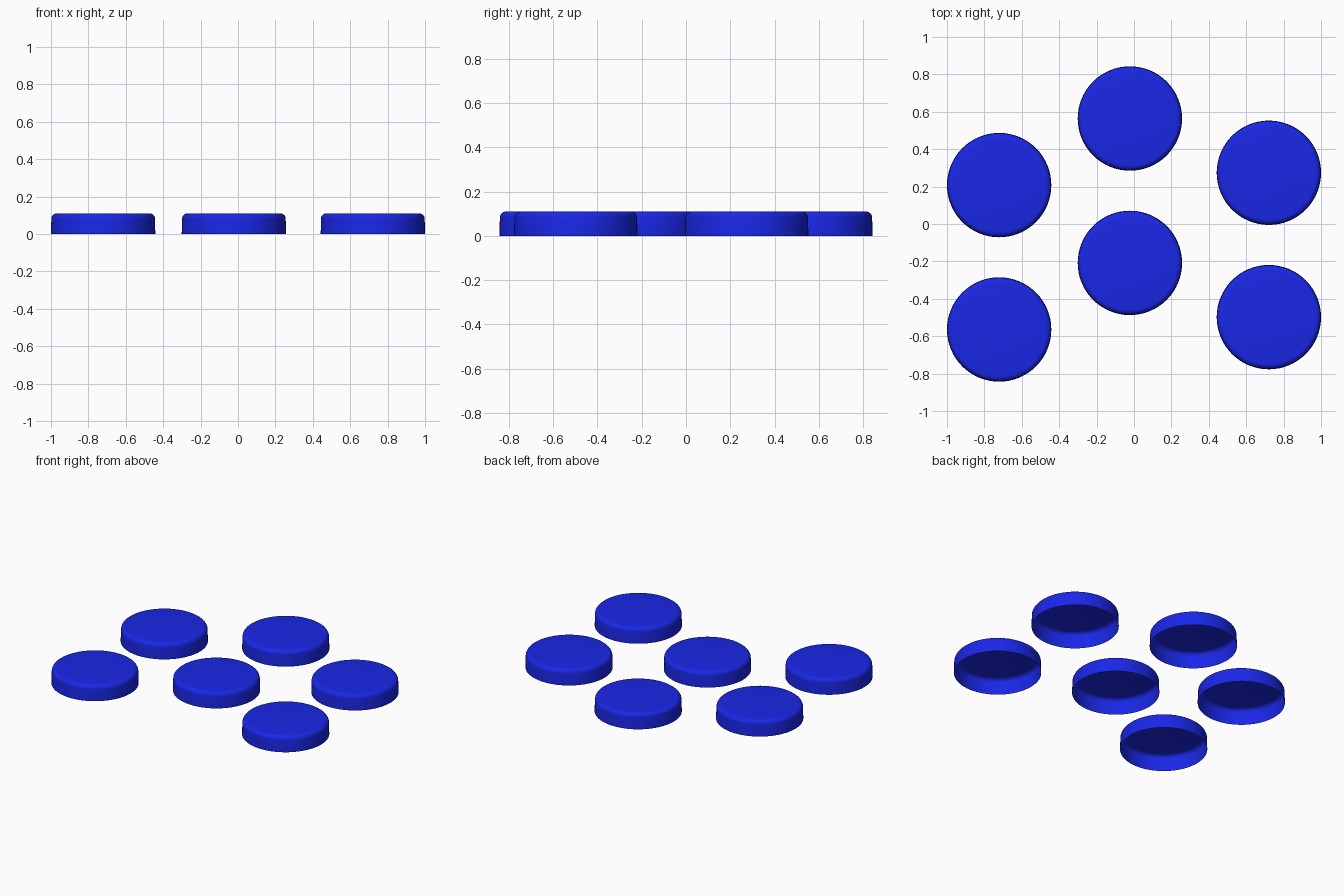
import bpy, bmesh, math

if "Cube" in bpy.data.objects:
    bpy.data.objects.remove(bpy.data.objects["Cube"])

R, H, B, SEG = 0.279, 0.11, 0.028, 64

blue = bpy.data.materials.new("blue_plastic")
blue.diffuse_color = (0.01, 0.02, 0.8, 1)
blue.use_nodes = True
blue.node_tree.nodes["Principled BSDF"].inputs["Base Color"].default_value = blue.diffuse_color

# Cap profile (radius, height): open bottom, upright wall, rounded rim
profile = [(R, 0.0), (R - 0.002, H - B)]
for i in range(1, 7):
    a = math.radians(90 * i / 6)
    profile.append((R - 0.002 - B + B * math.cos(a), H - B + B * math.sin(a)))


def make_cap(name, x, y):
    bm = bmesh.new()
    rings = []
    for r, z in profile:
        rings.append([bm.verts.new((r * math.cos(2 * math.pi * k / SEG),
                                    r * math.sin(2 * math.pi * k / SEG), z))
                      for k in range(SEG)])
    for lo, hi in zip(rings, rings[1:]):
        for k in range(SEG):
            n = (k + 1) % SEG
            bm.faces.new((lo[k], lo[n], hi[n], hi[k]))
    bm.faces.new(rings[-1])  # flat top
    for f in bm.faces:
        f.smooth = True
    mesh = bpy.data.meshes.new(name)
    bm.to_mesh(mesh)
    bm.free()
    mesh.materials.append(blue)
    obj = bpy.data.objects.new(name, mesh)
    obj.location = (x, y, 0)
    bpy.context.collection.objects.link(obj)


# Three staggered columns of two caps each
for column, x, y in (("left", -0.721, -0.564), ("middle", -0.022, -0.208), ("right", 0.721, -0.498)):
    make_cap(column + "_front_cap", x, y)
    make_cap(column + "_back_cap", x, y + 0.772)
